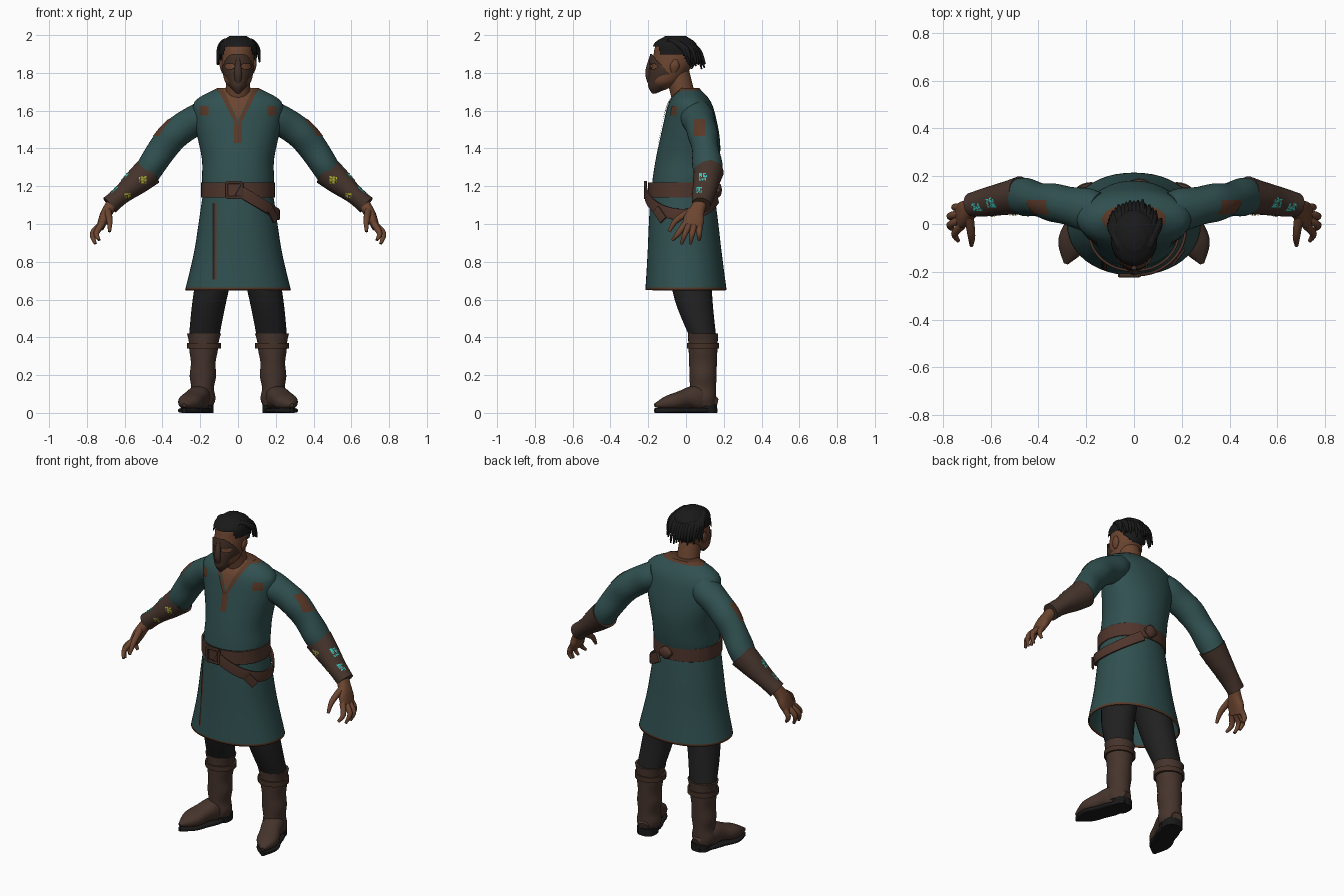
import bpy, bmesh, math, random
from mathutils import Vector
from mathutils.bvhtree import BVHTree

random.seed(4)
cube = bpy.data.objects.get("Cube")
if cube:
    bpy.data.objects.remove(cube)

COLOURS = {
    "teal_cloth": (.03, .08, .08), "rust_trim": (.1, .04, .02),
    "belt_leather": (.08, .036, .025), "boot_leather": (.06, .034, .025),
    "mask_leather": (.058, .03, .02), "skin": (.15, .06, .03),
    "black_hair": (.01, .01, .01), "charcoal_cloth": (.015, .015, .016),
    "yellow_mark": (.45, .48, .03), "cyan_mark": (.04, .55, .48)}
MATERIALS = {}
for colour_name, rgb in COLOURS.items():
    material = bpy.data.materials.new(colour_name)
    material.use_nodes = True
    material.diffuse_color = (*rgb, 1)
    shader = material.node_tree.nodes["Principled BSDF"]
    shader.inputs["Base Color"].default_value = (*rgb, 1)
    shader.inputs["Roughness"].default_value = .8
    MATERIALS[colour_name] = material


def finish(name, bm, materials, mirror=False, thickness=0):
    """Turn a bmesh into a smooth-shaded object and return its surface tree."""
    bmesh.ops.recalc_face_normals(bm, faces=bm.faces[:])
    tree = BVHTree.FromBMesh(bm)
    mesh = bpy.data.meshes.new(name)
    bm.to_mesh(mesh)
    bm.free()
    part = bpy.data.objects.new(name, mesh)
    bpy.context.collection.objects.link(part)
    for key in materials:
        mesh.materials.append(MATERIALS[key])
    bpy.ops.object.select_all(action='DESELECT')
    part.select_set(True)
    bpy.context.view_layer.objects.active = part
    bpy.ops.object.shade_smooth_by_angle(angle=math.radians(45))
    if thickness:
        part.modifiers.new("thickness", 'SOLIDIFY').thickness = thickness
    if mirror:
        part.modifiers.new("mirror", 'MIRROR').use_mirror_merge = False
    return tree


def curve(points, t):
    """Catmull-Rom value at t from 0 to 1, for a list of numbers or of positions."""
    p = [Vector(q) if isinstance(q, tuple) else q for q in points]
    last = len(p) - 1
    if last == 0:
        return p[0]
    i = min(int(t * last), last - 1)
    t = t * last - i
    a, b, c, d = p[max(i - 1, 0)], p[i], p[i + 1], p[min(i + 2, last)]
    return (b * 2 + (c - a) * t + (a * 2 - b * 5 + c * 4 - d) * t * t
            + (b * 3 - a - c * 3 + d) * t ** 3) / 2


def loft(name, line, wide, deep, *materials, sides=32, rings=24, across=None, square=2,
         caps=True, keep=None, paint=None, mirror=False, thickness=0):
    """Skin a line with ellipses; they lie flat, or cross the line if across gives their width axis."""
    bm = bmesh.new()
    centres = [curve(line, i / rings) for i in range(rings + 1)]
    loops = []
    for i, centre in enumerate(centres):
        u, v = Vector((1, 0, 0)), Vector((0, 1, 0))
        if across:
            along = (centres[min(i + 1, rings)] - centres[max(i - 1, 0)]).normalized()
            u = Vector(across)
            u = (u - along * u.dot(along)).normalized()
            v = along.cross(u)
        u, v = u * curve(wide, i / rings), v * curve(deep, i / rings)
        loop = []
        for k in range(sides):
            angle = math.tau * k / sides
            c, s = (math.copysign(abs(f) ** (2 / square), f) for f in (math.cos(angle), math.sin(angle)))
            loop.append(bm.verts.new(centre + u * c + v * s))
        loops.append(loop)
    for low, high in zip(loops, loops[1:]):
        for k in range(sides):
            j = (k + 1) % sides
            bm.faces.new((low[k], low[j], high[j], high[k]))
    if caps:
        bm.faces.new(loops[0])
        bm.faces.new(loops[-1])
    for face in bm.faces[:]:
        middle = face.calc_center_median()
        if keep and not keep(middle):
            bm.faces.remove(face)
        elif paint:
            face.material_index = paint(middle)
    return finish(name, bm, materials, mirror, thickness)


def decal(name, tree, corners, axis, colour, lift=.004, chance=1, mirror=False, cells=8):
    """Drape a thin four-cornered plate on a surface, projected from the front or the left side."""
    front = axis == 'front'
    ray = Vector((0, 1, 0)) if front else Vector((-1, 0, 0))
    p, q, r, s = (Vector((a, -1, b)) if front else Vector((1, a, b)) for a, b in corners)
    bm = bmesh.new()
    grid = []
    for i in range(cells + 1):
        row = []
        for j in range(cells + 1):
            start = p.lerp(q, i / cells).lerp(s.lerp(r, i / cells), j / cells)
            hit = tree.ray_cast(start, ray)[0]
            row.append(bm.verts.new(hit - ray * lift) if hit else None)
        grid.append(row)
    for i in range(cells):
        for j in range(cells):
            quad = (grid[i][j], grid[i + 1][j], grid[i + 1][j + 1], grid[i][j + 1])
            if all(quad) and random.random() < chance:
                bm.faces.new(quad)
    finish(name, bm, [colour], mirror)


def box(a, b, w, h):
    return [(a - w, b - h), (a + w, b - h), (a + w, b + h), (a - w, b + h)]


# Tunic body, open skirt and sleeves
torso = loft("tunic_body", [(0, -.02, 1.15), (0, .02, 1.44), (0, .02, 1.72)],
             [.18, .19, .19, .21, .23, .23, .11], [.16, .17, .17, .16, .14, .11, .05],
             "teal_cloth", "rust_trim", sides=48, square=2.1, paint=lambda c: int(c.z > 1.7))
skirt = loft("tunic_skirt", [(0, -.02, 1.2), (0, 0, .65)], [.18, .22, .28], [.165, .19, .215],
             "teal_cloth", "rust_trim", sides=48, square=2.1, caps=False, thickness=.008,
             paint=lambda c: int(c.z < .67))
sleeve = loft("sleeves", [(.15, .05, 1.59), (.34, .09, 1.47), (.49, .12, 1.26)],
              [.08, .09, .08, .08, .07, .08, .07], [.08, .08, .07], "teal_cloth", across=(0, 1, 0), mirror=True)

# Neckline, patches and skirt slit
decal("chest_skin", torso, [(-.08, 1.72), (.08, 1.72), (0, 1.55), (0, 1.55)], 'front', "skin", cells=12)
for side, name in ((1, "left"), (-1, "right")):
    decal("neck_trim_" + name, torso, [(side * .11, 1.72), (side * .08, 1.72), (0, 1.54), (side * .01, 1.52)],
          'front', "rust_trim", lift=.007, cells=12)
decal("placket", torso, box(0, 1.48, .02, .05), 'front', "rust_trim", lift=.006)
decal("chest_patches", torso, box(.18, 1.6, .025, .025), 'front', "rust_trim", mirror=True)
decal("sleeve_patches", sleeve, box(.07, 1.51, .03, .045), 'left', "rust_trim", mirror=True)
for name, x, colour in (("trim", -.12, "rust_trim"), ("shadow", -.13, "charcoal_cloth")):
    decal("slit_" + name, skirt, box(x, .88, .005, .23), 'front', colour)

# Belt, strap slung round the left hip, knot and buckle
loft("belt", [(0, -.02, 1.14), (0, -.02, 1.22)], [.195], [.18], "belt_leather",
     sides=48, square=2.1, caps=False, thickness=.01)
turns = [math.radians(a) for a in range(-90, 90, 20)]
loft("slung_strap", [(.215 * math.cos(a), .195 * math.sin(a) - .02, 1.18 - .13 * math.cos(a)) for a in turns],
     [.03], [.007], "belt_leather", across=(0, 0, 1), square=5, sides=16)
loft("strap_end", [(.17, -.16, 1.08), (.2, -.12, 1.02)], [.024], [.006], "belt_leather",
     across=(0, 0, 1), square=5, sides=16, rings=2)
loft("back_knot", [(-.02, .17, 1.18), (.06, .17, 1.18)], [.01, .04, .01], [.01, .02, .01],
     "belt_leather", across=(0, 0, 1), sides=16, rings=8)
buckle, rise, run = Vector((-.02, -.215, 1.18)), Vector((0, 0, .04)), Vector((.04, 0, 0))
for name, offset, reach in (("top", rise, run), ("bottom", -rise, run), ("left", run, rise), ("right", -run, rise)):
    middle = buckle + offset
    loft("buckle_" + name, [tuple(middle - reach), tuple(middle + reach)], [.008], [.008],
         "mask_leather", across=(0, 1, 0), square=5, sides=12, rings=1)

# Bracers with speckled marks
bracer = loft("bracers", [(.47, .12, 1.28), (.68, .08, 1.1)], [.08, .07, .06, .05], [.08, .07, .05, .05],
              "boot_leather", across=(0, 1, 0), mirror=True)
for name, axis, colour, a, b in (("front_upper", 'front', "yellow_mark", .505, 1.235),
                                 ("front_lower", 'front', "yellow_mark", .585, 1.15),
                                 ("side_upper", 'left', "cyan_mark", .09, 1.25),
                                 ("side_lower", 'left', "cyan_mark", .07, 1.18)):
    size = .02 if "upper" in name else .015
    decal("marks_" + name, bracer, box(a, b, size, size), axis, colour, chance=.6, mirror=True)

# Hands: palm, four fanned fingers and thumb
loft("palms", [(.66, .08, 1.12), (.7, .05, 1.05), (.73, .03, .98)], [.035, .04, .055, .05], [.03, .03, .02],
     "skin", across=(0, 1, 0), square=2.4, mirror=True)
for k, name in enumerate(("little", "ring", "middle", "index")):
    outer = abs(k - 1.5) * .02
    loft(name + "_fingers", [(.72, .07 - .025 * k, 1), (.78 - outer, .07 - .037 * k, .95),
                             (.765 - outer, .07 - .047 * k, .885 + outer)],
         [.018, .015, .008], [.018, .015, .008], "skin", sides=12, rings=8, across=(0, 1, 0), mirror=True)
loft("thumbs", [(.69, .03, 1.07), (.68, -.05, 1.02), (.68, -.09, .96)], [.02, .016, .008], [.02, .016, .008],
     "skin", sides=12, rings=8, across=(1, 0, 0), mirror=True)

# Trousers, boots, soles and heels
loft("trousers", [(.1, .01, .85), (.15, .04, .6), (.18, .09, .4)], [.1, .09, .08], [.12, .1, .07],
     "charcoal_cloth", mirror=True)
loft("boot_shafts", [(.18, .09, .42), (.19, .09, .04)], [.09, .08, .075, .065, .07, .06, .07, .06],
     [.08, .075, .07, .07], "boot_leather", mirror=True)
loft("boot_straps", [(.18, .09, .37), (.18, .09, .34)], [.09], [.085], "mask_leather", mirror=True, rings=1)
foot = [(.18, .16, .05), (.21, .04, .08), (.25, -.06, .06), (.285, -.165, .04)]
foot_width = [.03, .06, .06, .06, .01]
loft("boot_feet", foot, foot_width, [.03, .065, .05, .04, .01], "boot_leather",
     across=(1, 0, 0), square=2.3, mirror=True)
loft("soles", [(x, y, .013) for x, y, z in foot], foot_width, [.013], "black_hair",
     across=(1, 0, 0), square=4, mirror=True)
loft("heels", [(.185, .11, 0), (.185, .11, .045)], [.055], [.055], "black_hair",
     square=2.6, mirror=True, rings=1)

# Neck, head and ears
loft("neck", [(0, 0, 1.62), (0, -.05, 1.82)], [.07, .06], [.065], "skin")
chin, brow = (0, -.13, 1.71), (0, -.07, 1.85)
head_width = [.02, .065, .08, .085, .085, .08, .035]
head_depth = [.02, .075, .095, .11, .11, .1, .045]
loft("head", [chin, brow, (0, -.055, 1.985)], head_width, head_depth, "skin", sides=48)
loft("ears", [(.08, -.065, 1.8), (.09, -.055, 1.87)], [.005, .012, .005], [.01, .025, .01],
     "skin", sides=16, mirror=True)


# Half mask with eye openings and a nose ridge
def on_mask(c):
    eye = math.hypot((abs(c.x) - .043) / .026, (c.z - 1.834) / .014) < 1
    return c.y < -.065 - .9 * max(c.z - 1.77, 0) and not eye


loft("mask", [(0, -.17, 1.69), (0, -.09, 1.795), (0, -.07, 1.9)], [.01, .05, .08, .09, .09],
     [.01, .07, .11, .12, .12], "mask_leather", sides=96, rings=60, caps=False, keep=on_mask)
loft("mask_nose", [(0, -.185, 1.88), (0, -.2, 1.79), (0, -.17, 1.69)], [.01, .02, .005], [.01, .015, .005],
     "mask_leather", sides=12, across=(1, 0, 0))


# Swept-back hair: a cap and tapering locks
def on_scalp(c):
    return c.z > (1.94 if c.y < -.14 else 1.9) - 1.6 * max(c.y + .02, 0)


loft("hair_cap", [chin, brow, (0, -.055, 1.995)], [w + .012 for w in head_width],
     [d + .01 for d in head_depth], "black_hair", sides=64, rings=40, keep=on_scalp)
for k in range(-9, 10):
    s, c = math.sin(k * .155), math.cos(k * .155)
    side, drop, flare = abs(s), random.uniform(-.025, .025), random.uniform(.95, 1.1)
    loft(f"hair_lock_{k + 10}", [
        (.06 * s, -.16 + .03 * side, 1.94), (.07 * s, -.08, 1.985 - .015 * side),
        (.1 * s * flare, .09 * c - .03, 1.93), (.11 * s * flare, .12 * c * flare - .02, 1.82 + drop + .04 * side)],
        [.008, .015, .015, .004], [.006, .012, .012, .004], "black_hair", sides=10, rings=16, across=(c, -s, 0))
